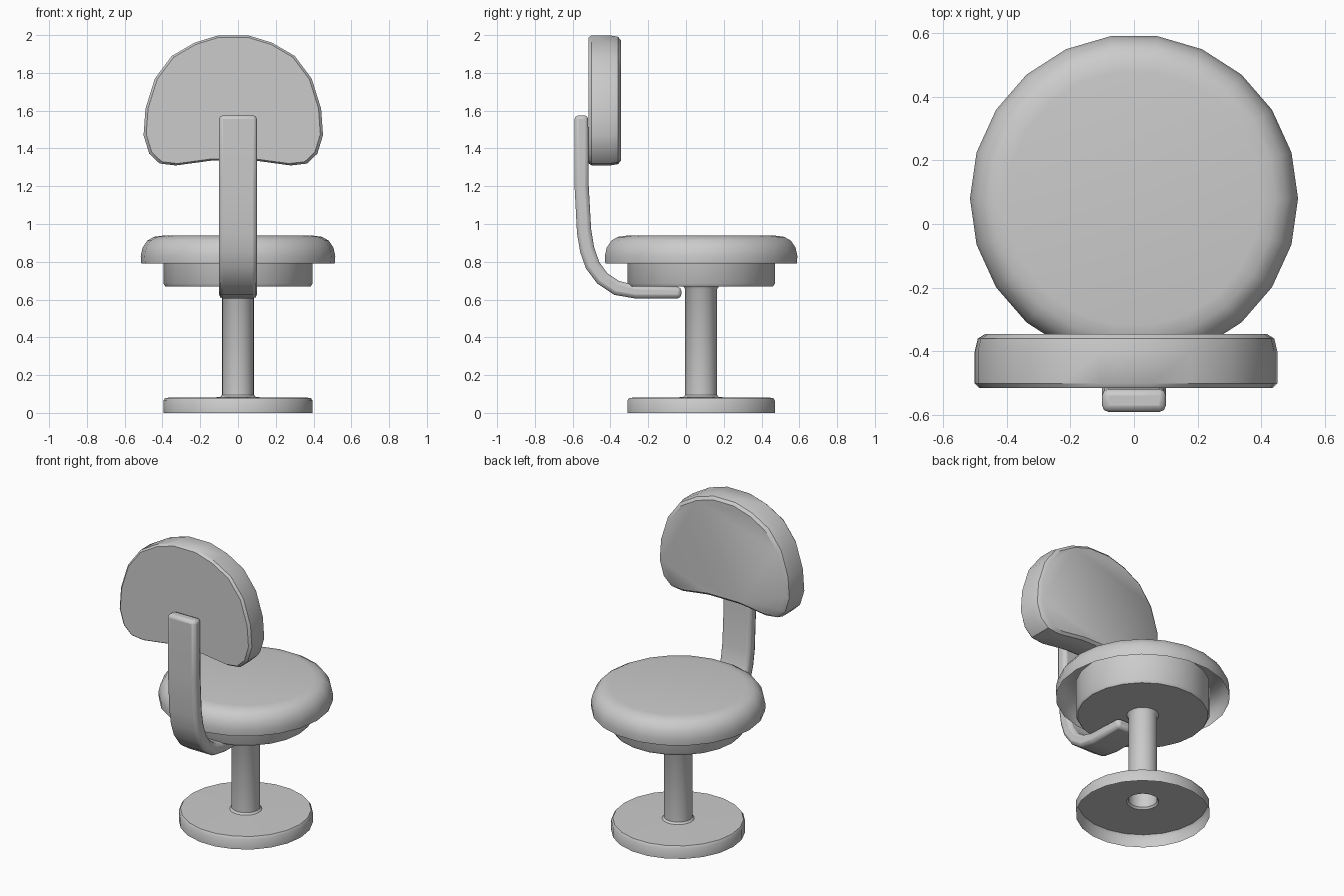
import bpy, bmesh, math

if "Cube" in bpy.data.objects:
    bpy.data.objects.remove(bpy.data.objects["Cube"])

SIDES, CY = 22, 0.08


def finish(name, bm, angle=35, bevel=0):
    bmesh.ops.remove_doubles(bm, verts=bm.verts, dist=1e-5)
    bmesh.ops.recalc_face_normals(bm, faces=bm.faces)
    mesh = bpy.data.meshes.new(name)
    bm.to_mesh(mesh)
    bm.free()
    ob = bpy.data.objects.new(name, mesh)
    bpy.context.collection.objects.link(ob)
    bpy.ops.object.select_all(action='DESELECT')
    ob.select_set(True)
    bpy.context.view_layer.objects.active = ob
    bpy.ops.object.shade_smooth_by_angle(angle=math.radians(angle))
    if bevel:
        m = ob.modifiers.new("soft_edges", 'BEVEL')
        m.width, m.segments = bevel, 2
        m.limit_method, m.angle_limit = 'ANGLE', math.radians(40)
    return ob


def bridge(bm, rings):
    for a, b in zip(rings, rings[1:]):
        n = len(a)
        for i in range(n):
            bm.faces.new((a[i], a[(i + 1) % n], b[(i + 1) % n], b[i]))


def lathe(name, profile, cap=False):
    bm = bmesh.new()
    rings = []
    for r, z in profile:
        angles = [2 * math.pi * i / SIDES for i in range(SIDES)]
        rings.append([bm.verts.new((r * math.cos(a), CY + r * math.sin(a), z)) for a in angles])
    bridge(bm, rings)
    if cap:
        bm.faces.new(rings[-1])
    return finish(name, bm)


# Hollow foot, column and seat housing as one turned shell
lathe("pedestal", [(.395, 0), (.395, .065), (.385, .08), (.095, .083), (.085, .095),
                   (.085, .655), (.095, .67), (.385, .67), (.395, .685), (.395, .88)])

# Round cushion, open underneath
lathe("seat", [(.512, .79), (.515, .83), (.505, .875), (.48, .912), (.445, .932), (.40, .938)], cap=True)

# Bean-shaped backrest: mirrored half outline, stacked in depth
half = [(.08, 1.998), (.205, 1.96), (.325, 1.89), (.415, 1.77), (.465, 1.61), (.475, 1.47),
        (.445, 1.372), (.39, 1.32), (.305, 1.31), (.12, 1.335)]
outline = half + [(-x, z) for x, z in reversed(half)]
bm = bmesh.new()
rings = []
for y, s in [(-.515, .97), (-.50, 1), (-.40, 1), (-.36, .98), (-.345, .93)]:
    rings.append([bm.verts.new((-.025 + x * s, y, 1.65 + (z - 1.65) * s)) for x, z in outline])
bridge(bm, rings)
bm.faces.new(rings[0])
bm.faces.new(rings[-1])
finish("backrest", bm)

# Curved support arm: side strip extruded across x
outer = [(-.59, 1.575), (-.59, 1.2), (-.577, .95), (-.56, .85), (-.53, .765), (-.47, .685),
         (-.38, .625), (-.27, .606), (-.025, .606)]
inner = [(-.518, 1.575), (-.515, 1.2), (-.502, .97), (-.487, .88), (-.46, .80), (-.417, .74),
         (-.355, .698), (-.265, .676), (-.025, .667)]
bm = bmesh.new()
rings = [[bm.verts.new(p) for p in ((-.1, *o), (.1, *o), (.1, *i), (-.1, *i))]
         for o, i in zip(outer, inner)]
bridge(bm, rings)
bm.faces.new(rings[0])
bm.faces.new(rings[-1])
finish("support_arm", bm, bevel=.02)
